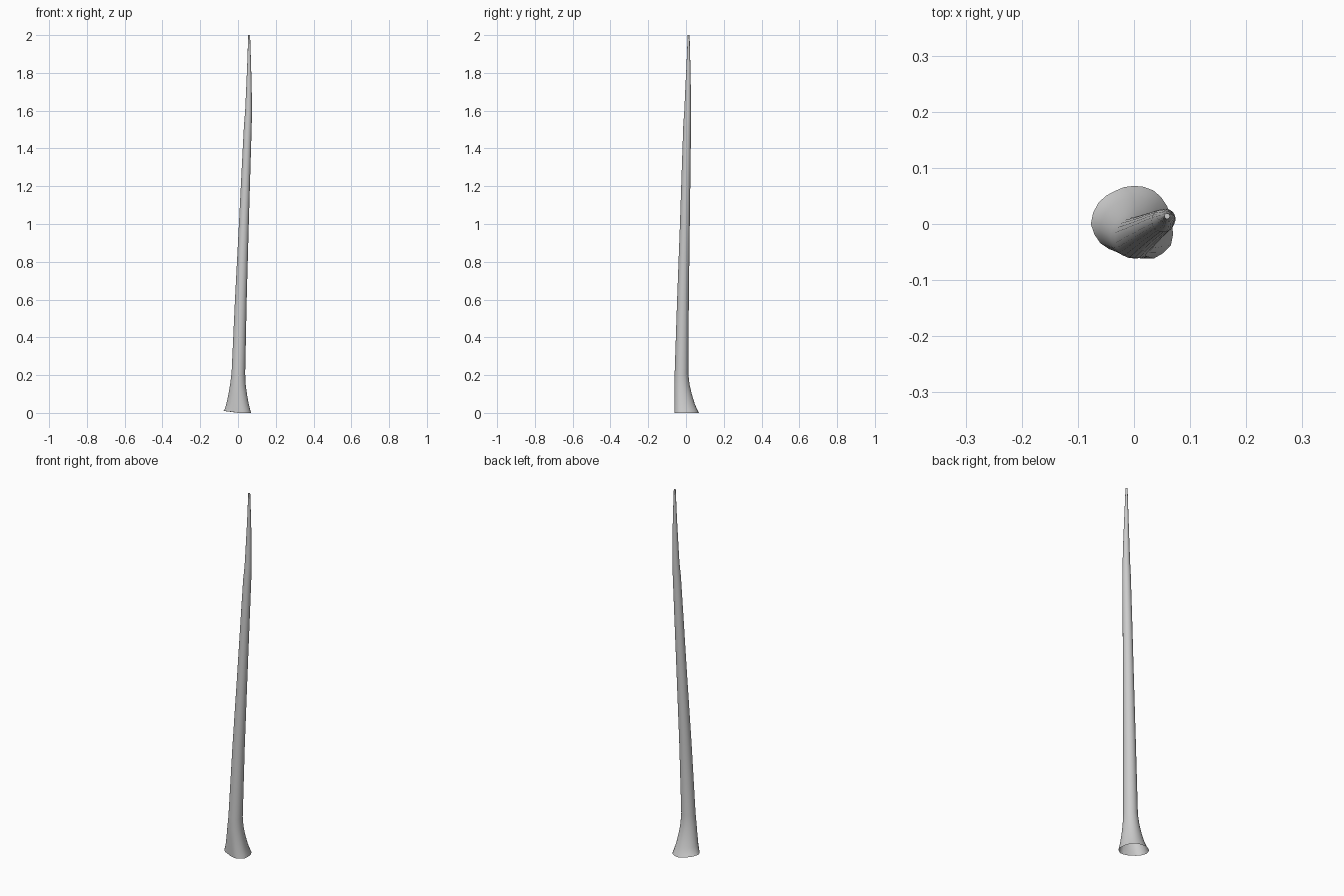
import bpy, bmesh, math

if "Cube" in bpy.data.objects:
    bpy.data.objects.remove(bpy.data.objects["Cube"])

SIDES = 24

# Root flare outline: radius about the origin every 30 degrees
FLARE = [.068, .067, .069, .068, .068, .074, .077, .069, .057, .057, .071, .076]

# Trunk rings: height, centre x, centre y, radius, share of root flare
RINGS = [
    (0.00, 0.000, -0.025, .037, 1.00),
    (0.02, 0.000, -0.025, .037, 0.83),
    (0.05, 0.000, -0.025, .037, 0.60),
    (0.10, 0.000, -0.025, .037, 0.33),
    (0.15, 0.000, -0.025, .037, 0.12),
    (0.21, 0.002, -0.024, .036, 0.0),
    (0.60, 0.015, -0.016, .031, 0.0),
    (1.00, 0.031, -0.006, .026, 0.0),
    (1.30, 0.043, 0.001, .023, 0.0),
    (1.52, 0.052, 0.006, .0205, 0.0),
    (1.60, 0.056, 0.009, .018, 0.0),
    (1.72, 0.058, 0.011, .0145, 0.0),
    (1.85, 0.059, 0.013, .010, 0.0),
    (2.00, 0.059, 0.014, .005, 0.0),
]


def flare_radius(i):
    t = i * len(FLARE) / SIDES
    k = int(t)
    return FLARE[k] + (FLARE[(k + 1) % len(FLARE)] - FLARE[k]) * (t - k)


# Tapering, leaning trunk with an open base and closed tip
bm = bmesh.new()
rings = []
for z, cx, cy, r, w in RINGS:
    ring = []
    for i in range(SIDES):
        a = 2 * math.pi * i / SIDES
        c, s = math.cos(a), math.sin(a)
        f = flare_radius(i)
        x = (1 - w) * (cx + r * c) + w * f * c
        y = (1 - w) * (cy + r * s) + w * f * s
        lift = 0.010 * max(0, -c) if z == 0 else 0
        ring.append(bm.verts.new((x, y, z + lift)))
    rings.append(ring)
for lo, hi in zip(rings, rings[1:]):
    for i in range(SIDES):
        j = (i + 1) % SIDES
        bm.faces.new((lo[i], lo[j], hi[j], hi[i]))
bm.faces.new(rings[-1])
for f in bm.faces:
    f.smooth = True

mesh = bpy.data.meshes.new("trunk")
bm.to_mesh(mesh)
bm.free()
trunk = bpy.data.objects.new("trunk", mesh)
bpy.context.collection.objects.link(trunk)
bpy.context.view_layer.objects.active = trunk
trunk.select_set(True)
bpy.ops.object.shade_smooth_by_angle(angle=math.radians(40))
